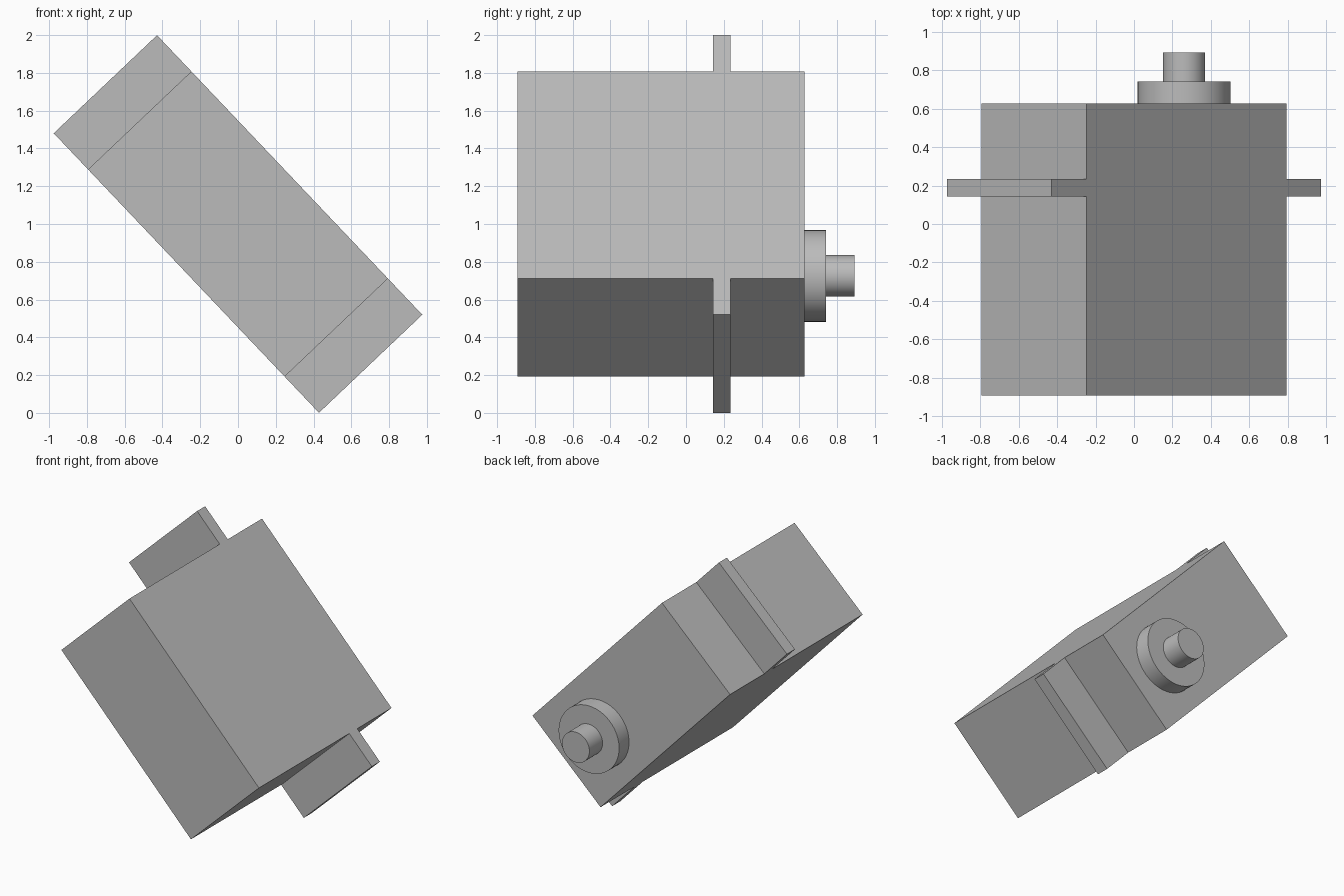
import bpy
import math
from mathutils import Matrix, Vector

cube = bpy.data.objects.get("Cube")
if cube:
    bpy.data.objects.remove(cube, do_unlink=True)

# Single grey plastic
grey = bpy.data.materials.new("grey plastic")
grey.use_nodes = True
colour = (0.5, 0.5, 0.5, 1)
grey.diffuse_color = colour
grey.node_tree.nodes["Principled BSDF"].inputs["Base Color"].default_value = colour

# The whole motor leans about the y axis; parts are placed along its length
LEAN = Matrix.Translation((0, 0, 1)) @ Matrix.Rotation(math.radians(46.5), 4, "Y")
BODY_LENGTH, WIDTH, FULL_LENGTH = 1.512, 0.754, 2.04


def finish(name, matrix):
    obj = bpy.context.object
    obj.name = name
    obj.data.materials.append(grey)
    obj.data.transform(matrix)
    obj.matrix_world = LEAN
    return obj


def box(name, x0, x1, y0, y1):
    bpy.ops.mesh.primitive_cube_add(size=1)
    centre = Vector(((x0 + x1) / 2, (y0 + y1) / 2, 0))
    finish(name, Matrix.LocRotScale(centre, None, Vector((x1 - x0, y1 - y0, WIDTH))))


def disc(name, radius, y0, y1):
    bpy.ops.mesh.primitive_cylinder_add(vertices=48, radius=radius, depth=y1 - y0)
    place = Matrix.Translation((BODY_LENGTH / 2 - WIDTH / 2, (y0 + y1) / 2, 0))
    finish(name, place @ Matrix.Rotation(math.radians(90), 4, "X"))
    bpy.ops.object.shade_smooth_by_angle(angle=math.radians(30))


# Motor case
half = BODY_LENGTH / 2
box("motor_case", -half, half, -0.893, 0.628)

# Mounting tabs at both ends
for name, a, b in (("upper_mounting_tab", -FULL_LENGTH / 2, -half),
                   ("lower_mounting_tab", half, FULL_LENGTH / 2)):
    box(name, a, b, 0.143, 0.235)

# Output collar and shaft on the back
disc("output_collar", 0.243, 0.628, 0.742)
disc("output_shaft", 0.11, 0.742, 0.893)
